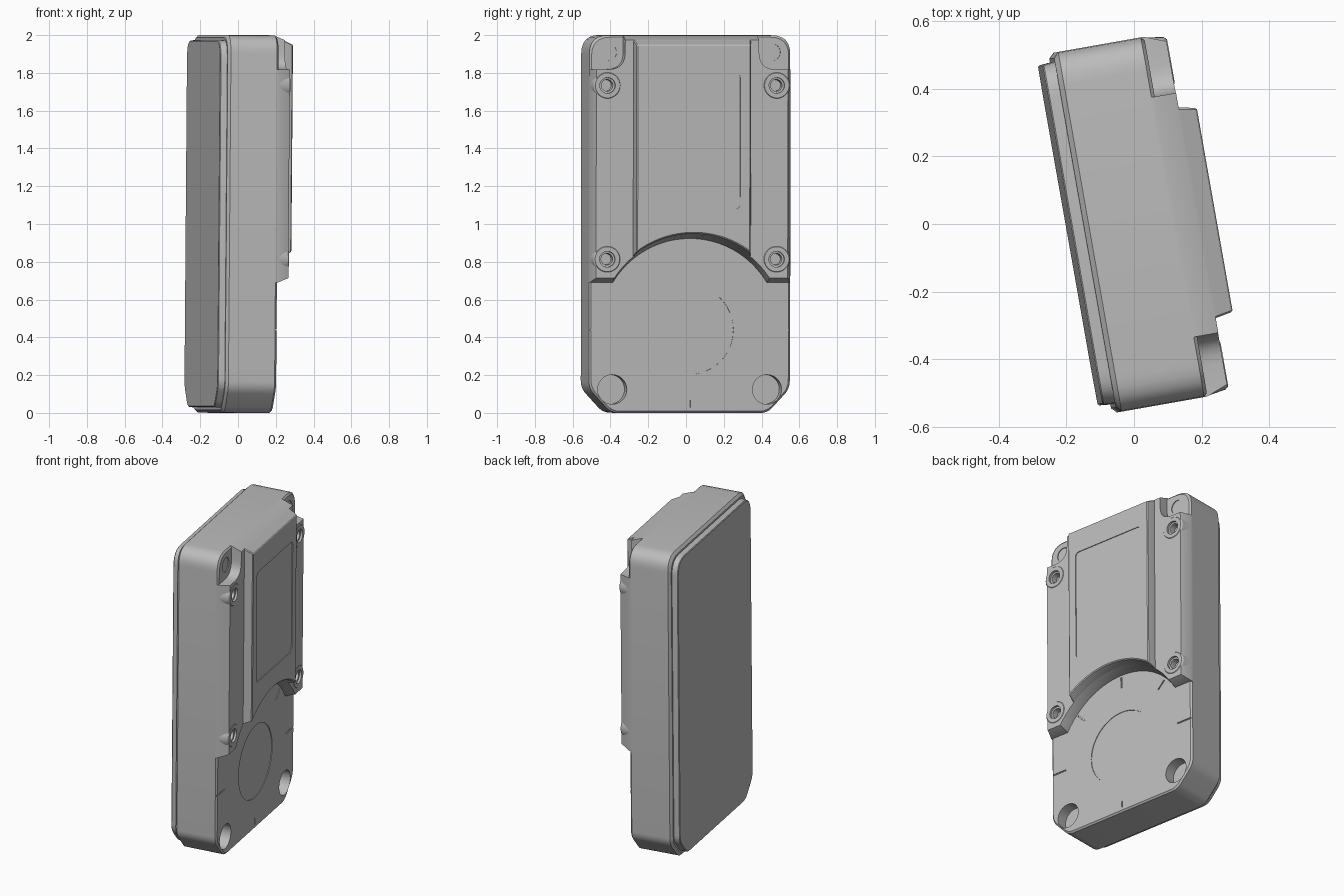
import bpy, bmesh, math
from mathutils import Vector, Matrix

if "Cube" in bpy.data.objects:
    bpy.data.objects.remove(bpy.data.objects["Cube"], do_unlink=True)

grey = bpy.data.materials.new("mid grey")
grey.use_nodes = True
colour = (0.5, 0.5, 0.5, 1)
grey.diffuse_color = colour
grey.node_tree.nodes["Principled BSDF"].inputs["Base Color"].default_value = colour

# Whole case is turned and leans slightly
PLACE = (Matrix.Translation((0, 0, 1)) @ Matrix.Rotation(math.radians(10), 4, 'Z')
         @ Matrix.Rotation(math.radians(0.45), 4, 'Y') @ Matrix.Translation((0, 0, -1)))
FACE, STRIP, PANEL = 0.118, 0.182, 0.235   # depths of the stepped front
DIAL_Z = 0.44


def loft(name, rings):
    """Closed solid from (depth, outline) rings; outlines are (width, height) points."""
    bm = bmesh.new()
    loops = [[bm.verts.new((d, u, z)) for u, z in pts] for d, pts in rings]
    n = len(loops[0])
    for a, b in zip(loops, loops[1:]):
        for i in range(n):
            j = (i + 1) % n
            bm.faces.new((a[i], a[j], b[j], b[i]))
    bm.faces.new(loops[0][::-1])
    bm.faces.new(loops[-1])
    bmesh.ops.recalc_face_normals(bm, faces=bm.faces)
    me = bpy.data.meshes.new(name)
    bm.to_mesh(me)
    bm.free()
    me.materials.append(grey)
    ob = bpy.data.objects.new(name, me)
    bpy.context.collection.objects.link(ob)
    ob.matrix_world = PLACE
    return ob


def rounded(corners, steps=6):
    """Outline with rounded corners; each corner is (u, z, rounding)."""
    out = []
    for i, (u, z, r) in enumerate(corners):
        p = Vector((u, z))
        if r == 0:
            out.append(p)
            continue
        a = p + (Vector(corners[i - 1][:2]) - p).normalized() * r
        b = p + (Vector(corners[(i + 1) % len(corners)][:2]) - p).normalized() * r
        for k in range(steps + 1):
            t = k / steps
            out.append(a * (1 - t) ** 2 + p * 2 * t * (1 - t) + b * t * t)
    return out


def mirrored(half):
    """Right half, listed upward, plus its mirror image."""
    return half + [(-u, z, r) for u, z, r in reversed(half)]


def circle(u, z, r, n=40):
    return [(u + r * math.cos(2 * math.pi * i / n), z + r * math.sin(2 * math.pi * i / n))
            for i in range(n)]


def arch(radius, half_width, n=32):
    """Points along the arch over the dial, left to right."""
    us = [half_width * (2 * i / n - 1) for i in range(n + 1)]
    return [(u, DIAL_Z + math.sqrt(radius ** 2 - u * u), 0) for u in us]


def apply_modifier(ob, mod):
    bpy.context.view_layer.objects.active = ob
    bpy.ops.object.modifier_apply(modifier=mod.name)


def bevel(ob, width, segments=2):
    mod = ob.modifiers.new("bevel", 'BEVEL')
    mod.width, mod.segments = width, segments
    mod.limit_method, mod.angle_limit = 'ANGLE', math.radians(40)
    apply_modifier(ob, mod)


def cut(rings, *targets):
    cutter = loft("cutter", rings)
    cutter.hide_render = True
    for ob in targets:
        mod = ob.modifiers.new("cut", 'BOOLEAN')
        mod.operation, mod.solver, mod.object = 'DIFFERENCE', 'EXACT', cutter
        apply_modifier(ob, mod)
    bpy.data.objects.remove(cutter, do_unlink=True)


def case_outline(inset):
    w = 0.54 - inset
    return rounded(mirrored([(0.42 - inset * 0.4, inset, 0.04), (w, 0.13 + inset * 0.4, 0.04),
                             (w, 2 - inset, 0.1)]))


# Main case and back plate
body = loft("case_body", [(-0.155, case_outline(0.015)), (-0.14, case_outline(0)),
                          (FACE - 0.01, case_outline(0)), (FACE, case_outline(0.01))])
plate = loft("back_plate", [(-0.192, case_outline(0.03)), (-0.15, case_outline(0.026))])
bevel(plate, 0.004, 1)


# Raised cover with top corner pockets and an arched lower edge
def cover_outline(t):
    side, low, top = 0.54 - 0.025 * t, 0.69 + 0.025 * t, 2 - 0.025 * t
    radius = 0.484 + 0.016 * t
    half = [(side, low, 0), (side, 1.82, 0), (0.36, 1.82, 0.09), (0.36, top, 0)]
    end = math.sqrt(radius ** 2 - (low - DIAL_Z) ** 2)
    return rounded(arch(radius, end) + mirrored(half))


cover = loft("front_cover", [(FACE - 0.02, cover_outline(0)), (FACE, cover_outline(0)),
                             (STRIP, cover_outline(1))])


# Thick centre panel
def panel_outline(t):
    w, top = 0.316 - 0.01 * t, 1.975 - 0.025 * t
    return rounded(arch(0.50 + 0.013 * t, w) + [(w, top, 0), (-w, top, 0)])


panel = loft("centre_panel", [(STRIP - 0.02, panel_outline(0)), (STRIP, panel_outline(0)),
                              (PANEL, panel_outline(1))])
bevel(panel, 0.005, 1)

# Label recess on the panel
cut([(PANEL - 0.005, label := rounded(mirrored([(0.25, 1.08, 0.03), (0.25, 1.8, 0.03)]))),
     (PANEL + 0.02, label)], panel)

# Screw bosses with countersunk holes
parts = [body, plate, cover, panel]
for side, side_name in ((1, "left"), (-1, "right")):
    for z, level in ((1.735, "upper"), (0.815, "lower")):
        u = 0.455 * side
        boss = loft(f"{level}_{side_name}_screw_boss",
                    [(FACE - 0.01, circle(u, z, 0.085)), (STRIP - 0.006, circle(u, z, 0.074)),
                     (STRIP + 0.003, circle(u, z, 0.066))])
        cut([(STRIP - 0.05, circle(u, z, 0.029)), (STRIP - 0.012, circle(u, z, 0.031)),
             (STRIP - 0.01, circle(u, z, 0.041)), (STRIP + 0.03, circle(u, z, 0.043))],
            cover, boss)
        parts.append(boss)

# Round sockets, pocket dimples and dial recess in the case face
for u, z, r, depth in ((-0.416, 0.125, 0.078, 0.07), (0.416, 0.125, 0.078, 0.07),
                       (-0.44, 1.91, 0.045, 0.005), (0.44, 1.91, 0.045, 0.005),
                       (0, DIAL_Z, 0.235, 0.004)):
    cut([(FACE - depth, circle(u, z, r, 48)), (FACE + 0.03, circle(u, z, r, 48))], body)

# Engraved dial ticks
for angle, r0, r1 in ((0, 0.43, 0.56), (180, 0.43, 0.56), (45, 0.4, 0.47), (135, 0.4, 0.47),
                      (90, 0.4, 0.47), (270, 0.37, 0.41)):
    d = Vector((math.cos(math.radians(angle)), math.sin(math.radians(angle))))
    s = Vector((-d.y, d.x)) * 0.004
    c = Vector((0, DIAL_Z))
    tick = [c + d * r0 - s, c + d * r1 - s, c + d * r1 + s, c + d * r0 + s]
    cut([(FACE - 0.006, tick), (FACE + 0.03, tick)], body)

# Smooth the round walls, keep the edges crisp
bpy.ops.object.select_all(action='DESELECT')
for ob in parts:
    ob.select_set(True)
bpy.context.view_layer.objects.active = body
bpy.ops.object.shade_smooth_by_angle(angle=math.radians(25))
